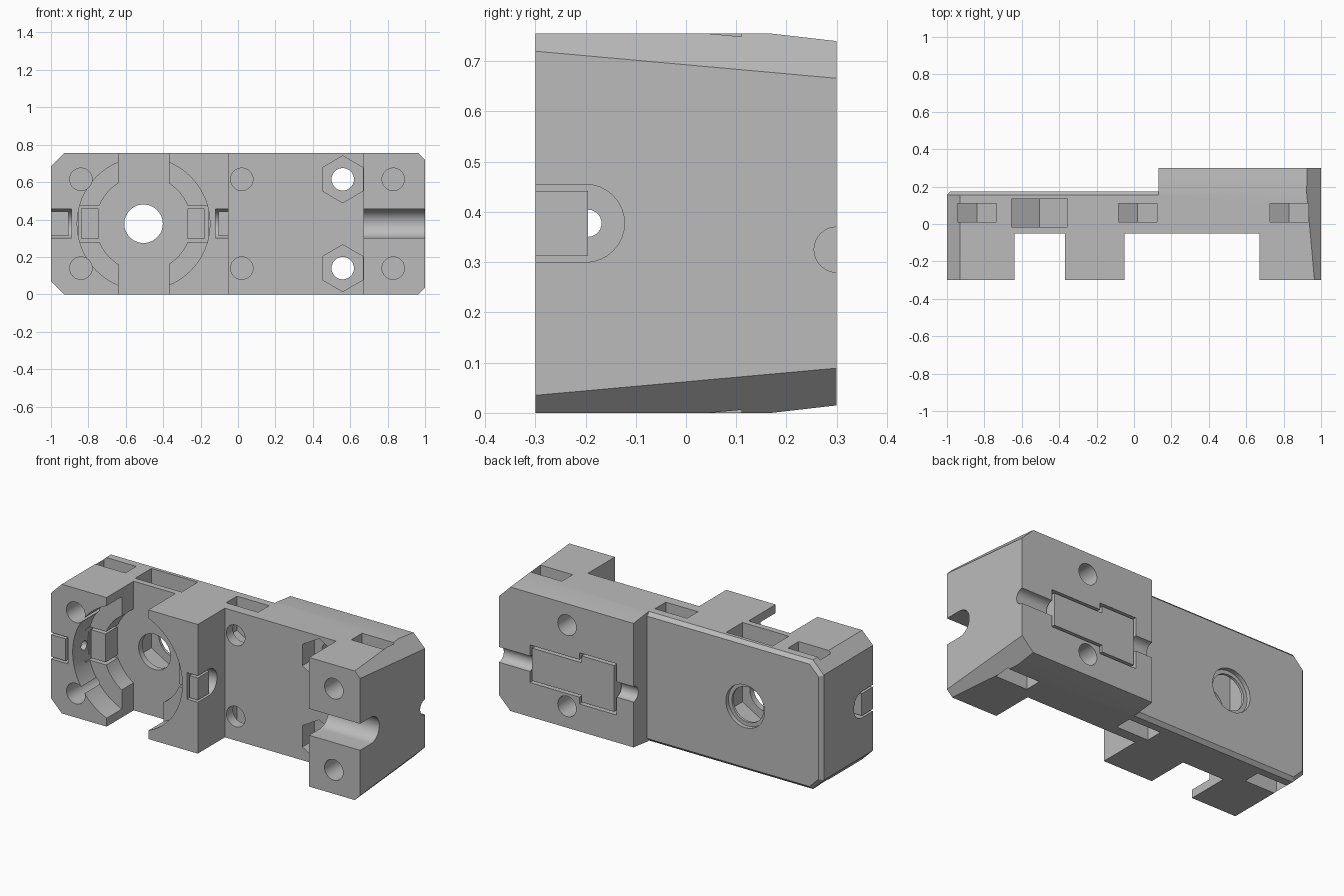
import bpy, bmesh, math
from mathutils import Vector

H = 0.755          # overall height
MID = H / 2        # height of the main axis
AX = -0.505        # x of the main bore

cube = bpy.data.objects.get("Cube")
if cube:
    bpy.data.objects.remove(cube, do_unlink=True)

grey = bpy.data.materials.new("light_grey")
grey.use_nodes = True
tone = (0.5, 0.5, 0.5, 1)
grey.diffuse_color = tone
grey.node_tree.nodes["Principled BSDF"].inputs["Base Color"].default_value = tone


def make(name, bm):
    bmesh.ops.recalc_face_normals(bm, faces=bm.faces)
    mesh = bpy.data.meshes.new(name)
    bm.to_mesh(mesh)
    bm.free()
    mesh.materials.append(grey)
    ob = bpy.data.objects.new(name, mesh)
    bpy.context.collection.objects.link(ob)
    return ob


def hull(name, points, planes=()):
    """Convex solid, optionally trimmed by (point, outward normal) planes."""
    bm = bmesh.new()
    for p in points:
        bm.verts.new(p)
    bmesh.ops.convex_hull(bm, input=bm.verts)
    bmesh.ops.dissolve_limit(bm, angle_limit=0.01, verts=bm.verts, edges=bm.edges)
    for co, no in planes:
        geom = bm.verts[:] + bm.edges[:] + bm.faces[:]
        bmesh.ops.bisect_plane(bm, geom=geom, plane_co=co, plane_no=Vector(no).normalized(),
                               clear_outer=True)
        bmesh.ops.holes_fill(bm, edges=[e for e in bm.edges if e.is_boundary])
    return make(name, bm)


def box(name, x, y, z, planes=()):
    return hull(name, [(a, b, c) for a in x for b in y for c in z], planes)


def ring(u, v, r, n=48, turn=0.0):
    return [(u + r * math.cos(turn + math.tau * i / n), v + r * math.sin(turn + math.tau * i / n))
            for i in range(n)]


def along_y(pts, y0, y1, name="cutter"):
    return hull(name, [(u, y, v) for u, v in pts for y in (y0, y1)])


def along_x(pts, x0, x1, name="cutter"):
    return hull(name, [(x, u, v) for u, v in pts for x in (x0, x1)])


def combine(target, other, op="DIFFERENCE"):
    mod = target.modifiers.new("bool", "BOOLEAN")
    mod.operation, mod.solver, mod.object = op, "EXACT", other
    bpy.context.view_layer.objects.active = target
    bpy.ops.object.modifier_apply(modifier=mod.name)
    bpy.data.objects.remove(other, do_unlink=True)


def both(planes):
    """Repeat planes mirrored top to bottom."""
    return [((p[0], p[1], z), (n[0], n[1], s * n[2]))
            for p, n in planes for s, z in ((1, p[2]), (-1, H - p[2]))]


# Main body: thin bevelled half joined to the thick half
body = box("extruder_body", (-1, 0.2), (-0.3, 0.175), (0, H),
           both([((-1, 0, 0.685), (-1, 0, 1)),
                 ((0, 0.155, H), (0, 1, 1)),
                 ((-1, 0.155, 0.685), (-0.707, 1, 0.707))])
           + [((-1, 0.155, 0), (-1, 1, 0))])
thick = box("thick_half", (0.13, 1), (-0.3, 0.3), (0, H),
            both([((0, 0.17, H), (0, 0.015, 0.13)),
                  ((1, -0.3, 0.72), (1, 0.09, 1))]))
combine(body, thick, "UNION")

cut = lambda ob: combine(body, ob)

# Open bays in the front
for x0, x1 in ((-0.64, -0.37), (-0.05, 0.67)):
    cut(box("cutter", (x0, x1), (-0.4, -0.05), (-0.1, H + 0.1)))

# Stepped round recess, with slots for its filler blocks
cut(along_y(ring(AX, MID, 0.355, 64), -0.4, -0.16))
cut(along_y(ring(AX, MID, 0.255, 64), -0.4, -0.051))
for x0, x1 in ((-0.853, -0.7), (-0.3, -0.157)):
    cut(box("cutter", (x0, x1), (-0.2, -0.052), (0.28, 0.475)))

# Main bore, rear countersink and nut trap
cut(along_y(ring(AX, MID, 0.103), -0.4, 0.4))
cut(along_y(ring(AX, MID, 0.125), 0.15, 0.4))


def nut_trap(x, z, half, y0, y1, up):
    k = half / math.sqrt(3)
    top = 0.9 if up > 0 else -0.2
    pts = [(x - half, top), (x + half, top), (x + half, z - up * k),
           (x, z - up * 2 * k), (x - half, z - up * k)]
    cut(along_y(pts, y0, y1))


nut_trap(AX, MID, 0.15, -0.015, 0.135, 1)

# Blind screw holes with nut traps, through holes with hex pockets
for z, up in ((0.615, 1), (0.14, -1)):
    for x in (-0.84, 0.02, 0.83):
        cut(along_y(ring(x, z, 0.06, 32), -0.4, 0.14))
        nut_trap(x, z, 0.104, 0.01, 0.11, up)
    cut(along_y(ring(0.56, z, 0.125, 6, math.pi / 6), -0.4, 0.06))
    cut(along_y(ring(0.56, z, 0.06, 32), -0.4, 0.4))

# Round-bottomed grooves and the feed bore
groove = ring(-0.2, MID, 0.0775, 32) + [(-0.4, MID - 0.0775), (-0.4, MID + 0.0775)]
for x0, x1 in ((-1.1, -0.89), (-0.12, 0.0), (0.6, 1.1)):
    cut(along_x(groove, x0, x1))
cut(along_x(ring(-0.195, MID, 0.027, 24), -0.95, -0.08))

# Rear groove and stepped rear pocket
cut(along_x(ring(0.3, 0.325, 0.045, 32), 0.0, 1.1))
REAR = ((0.47, 0.8, 0.11), (0.24, 0.48, 0.15))
for x0, x1, h in REAR:
    cut(box("cutter", (x0, x1), (0.18, 0.4), (0.325 - h, 0.325 + h)))

# Filler blocks standing in the slots with a thin gap
parts = [body]
parts.append(box("left_groove_block", (-1, -0.905), (-0.3, -0.195), (0.313, 0.442)))
parts.append(box("middle_groove_block", (-0.105, -0.05), (-0.3, -0.195), (0.313, 0.442)))
parts.append(box("left_recess_block", (-0.84, -0.745), (-0.16, -0.045), (0.295, 0.46)))
parts.append(box("right_recess_block", (-0.27, -0.18), (-0.16, -0.045), (0.295, 0.46)))
g = 0.015
rear = [box("rear_block", (x0 + g, x1 - g), (0.17, 0.3), (0.325 - h + g, 0.325 + h - g))
        for x0, x1, h in ((0.44, 0.8, 0.11), REAR[1])]
combine(rear[0], rear[1], "UNION")
parts.append(rear[0])

# Smooth round walls, keep edges sharp
for ob in parts:
    bpy.ops.object.select_all(action="DESELECT")
    ob.select_set(True)
    bpy.context.view_layer.objects.active = ob
    bpy.ops.object.shade_smooth_by_angle(angle=math.radians(25))
